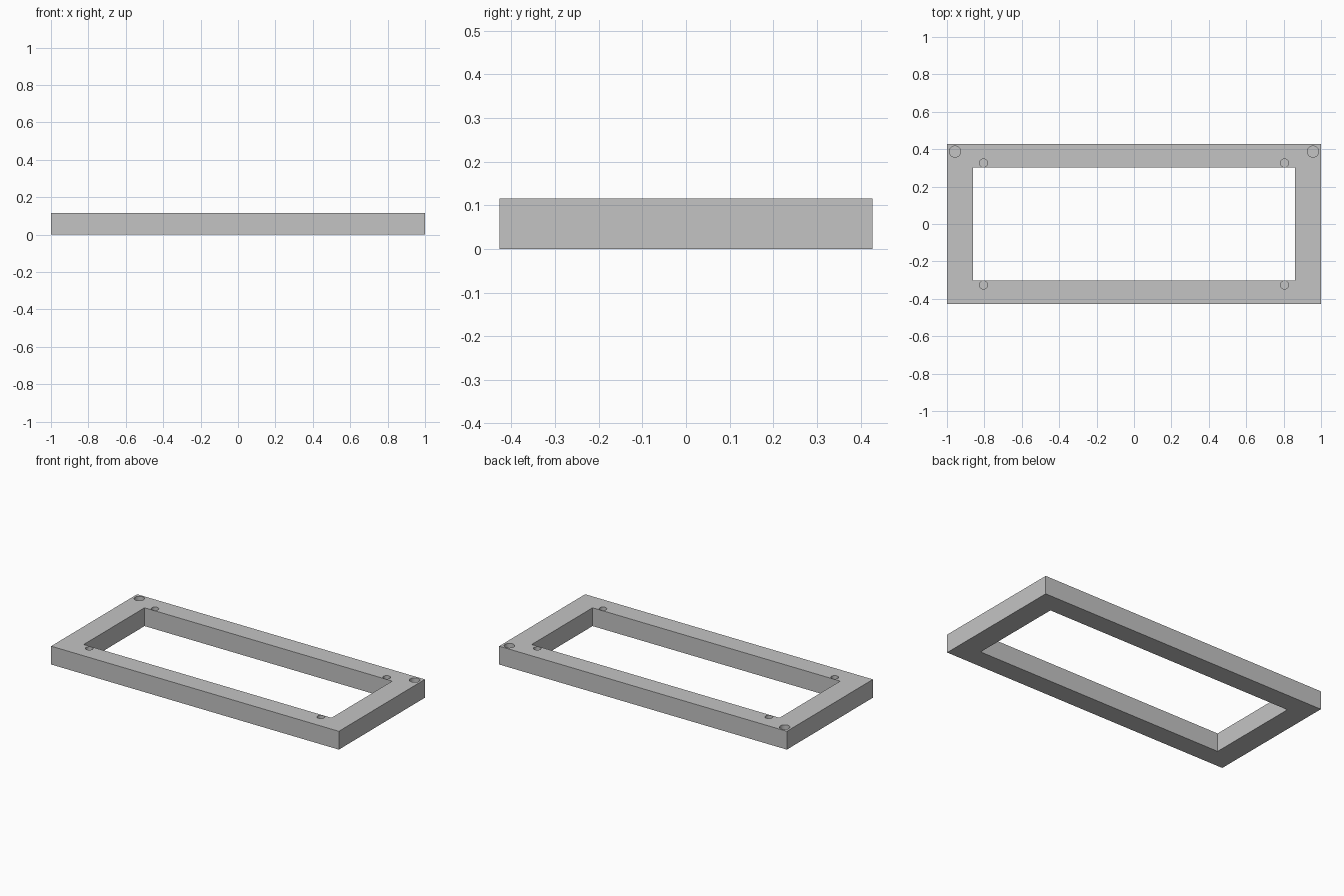
import bpy
import bmesh
import math

cube = bpy.data.objects.get("Cube")
if cube:
    bpy.data.objects.remove(cube, do_unlink=True)

HEIGHT = 0.115
HOLE_DEPTH = 0.085
OUTER = (1.0, 0.427)
INNER = (0.861, 0.302)

grey = bpy.data.materials.new("plain grey")
grey.use_nodes = True
colour = (0.55, 0.55, 0.55, 1)
grey.diffuse_color = colour
grey.node_tree.nodes["Principled BSDF"].inputs["Base Color"].default_value = colour


def make_object(name, bm):
    bmesh.ops.recalc_face_normals(bm, faces=bm.faces)
    mesh = bpy.data.meshes.new(name)
    bm.to_mesh(mesh)
    bm.free()
    mesh.materials.append(grey)
    obj = bpy.data.objects.new(name, mesh)
    bpy.context.collection.objects.link(obj)
    return obj


# Rectangular frame: a ring of four mitred bars
bm = bmesh.new()
corners = [(-1, -1), (1, -1), (1, 1), (-1, 1)]
sections = []
for sx, sy in corners:
    sections.append([bm.verts.new((sx * size[0], sy * size[1], z))
                     for size, z in ((OUTER, 0), (OUTER, HEIGHT), (INNER, HEIGHT), (INNER, 0))])
for i in range(4):
    a, b = sections[i], sections[(i + 1) % 4]
    for j in range(4):
        k = (j + 1) % 4
        bm.faces.new((a[j], b[j], b[k], a[k]))
frame = make_object("frame", bm)

# Blind holes: two larger ones at the back corners, four small ones by the opening
bm = bmesh.new()
for x, y, radius in ((0.957, 0.387, 0.03), (0.805, 0.326, 0.022), (0.805, -0.326, 0.022)):
    for side in (-1, 1):
        made = bmesh.ops.create_cone(bm, cap_ends=True, segments=32,
                                     radius1=radius, radius2=radius, depth=2 * HOLE_DEPTH)
        bmesh.ops.translate(bm, verts=made["verts"], vec=(side * x, y, HEIGHT))
cutter = make_object("hole_cutter", bm)
cutter.hide_render = True
cutter.hide_set(True)

drill = frame.modifiers.new("holes", "BOOLEAN")
drill.operation = "DIFFERENCE"
drill.solver = "EXACT"
drill.object = cutter

# Apply the holes, then smooth only their round walls
bpy.ops.object.select_all(action="DESELECT")
bpy.context.view_layer.objects.active = frame
frame.select_set(True)
bpy.ops.object.modifier_apply(modifier=drill.name)
bpy.data.objects.remove(cutter, do_unlink=True)
bpy.ops.object.shade_smooth_by_angle(angle=math.radians(30))
